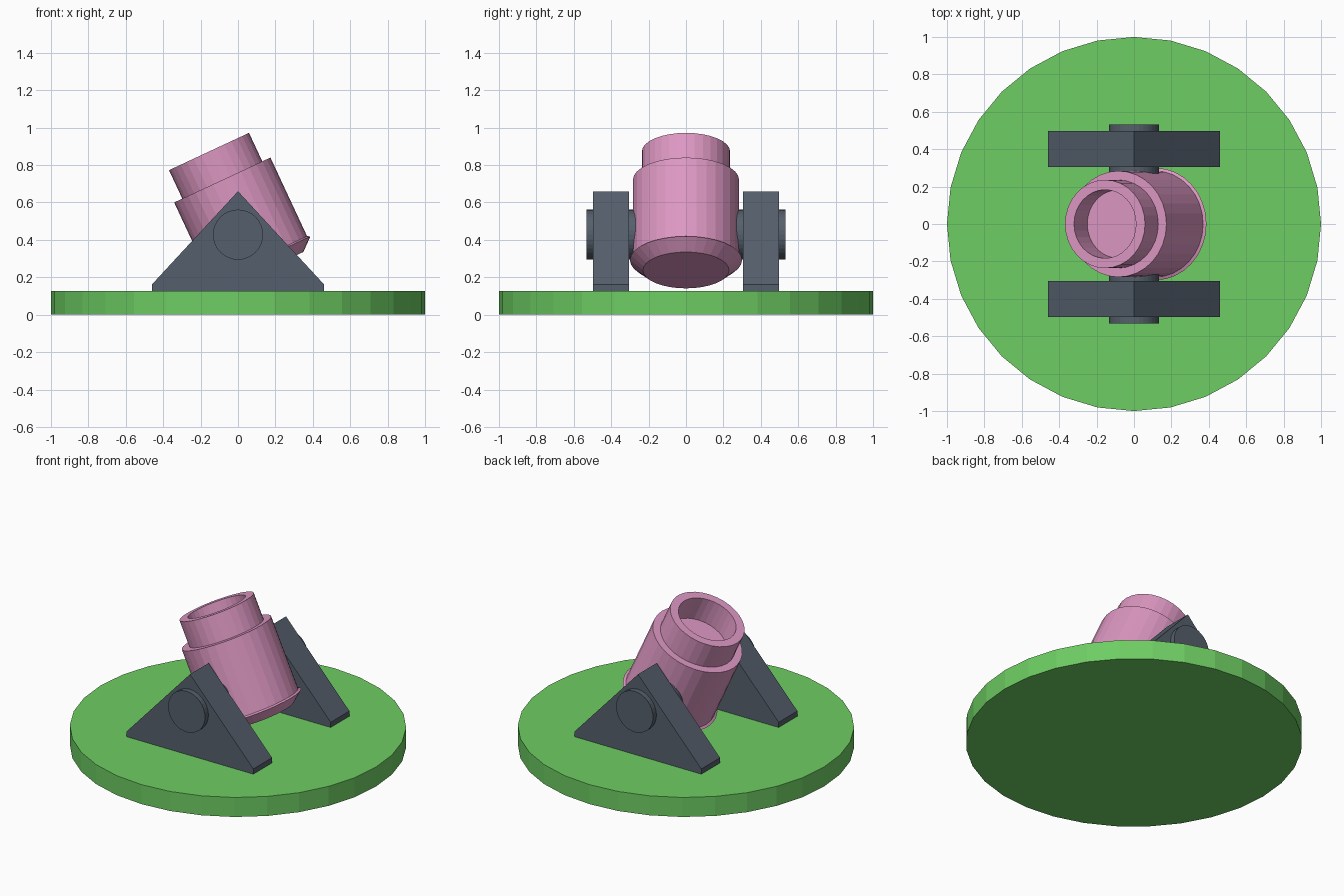
import bpy, bmesh, math

if "Cube" in bpy.data.objects:
    bpy.data.objects.remove(bpy.data.objects["Cube"])

SIDES = 32


def material(name, rgb):
    m = bpy.data.materials.new(name)
    m.diffuse_color = (*rgb, 1)
    m.use_nodes = True
    m.node_tree.nodes["Principled BSDF"].inputs["Base Color"].default_value = m.diffuse_color
    return m


def make_object(name, bm, mat):
    bmesh.ops.recalc_face_normals(bm, faces=bm.faces)
    me = bpy.data.meshes.new(name)
    bm.to_mesh(me)
    bm.free()
    me.materials.append(mat)
    ob = bpy.data.objects.new(name, me)
    bpy.context.collection.objects.link(ob)
    return ob


def lathe(name, profile, mat):
    """Revolve (radius, z) points about z; both ends are capped."""
    bm = bmesh.new()
    rings = []
    for r, z in profile:
        angles = [2 * math.pi * i / SIDES for i in range(SIDES)]
        rings.append([bm.verts.new((r * math.cos(a), r * math.sin(a), z)) for a in angles])
    for lo, hi in zip(rings, rings[1:]):
        for i in range(SIDES):
            j = (i + 1) % SIDES
            bm.faces.new((lo[i], lo[j], hi[j], hi[i]))
    bm.faces.new(rings[0])
    bm.faces.new(rings[-1])
    return make_object(name, bm, mat)


green = material("green", (0.155, 0.61, 0.125))
pink = material("pink", (0.72, 0.31, 0.54))
slate = material("slate", (0.09, 0.115, 0.15))

# Round base plate
lathe("base_plate", [(1, 0), (1, 0.128)], green)

# Tilted stepped barrel; local origin at the centre of the muzzle
barrel = lathe("barrel", [
    (0.23, -0.70),    # breech face
    (0.30, -0.64),    # breech lip
    (0.284, -0.632),
    (0.284, -0.168),  # shoulder
    (0.236, -0.168),
    (0.236, 0),       # muzzle rim
    (0.183, 0),
    (0.183, -0.168),  # bore floor
], pink)
barrel.location = (-0.155, 0, 0.8725)
barrel.rotation_euler.y = math.radians(-25)

# Pivot pin through both brackets
pin = lathe("pivot_pin", [(0.134, -0.533), (0.134, 0.533)], slate)
pin.location.z = 0.428
pin.rotation_euler.x = math.pi / 2

# Triangular side brackets, mirrored front to back
outline = [(-0.46, 0.128), (0.46, 0.128), (0.46, 0.162), (0, 0.66), (-0.46, 0.162)]
bm = bmesh.new()
face = bm.faces.new([bm.verts.new((x, -0.498, z)) for x, z in outline])
ext = bmesh.ops.extrude_face_region(bm, geom=[face], use_keep_orig=True)
moved = [v for v in ext["geom"] if isinstance(v, bmesh.types.BMVert)]
bmesh.ops.translate(bm, verts=moved, vec=(0, 0.194, 0))
brackets = make_object("side_brackets", bm, slate)
mirror = brackets.modifiers.new("mirror", 'MIRROR')
mirror.use_axis = (False, True, False)
